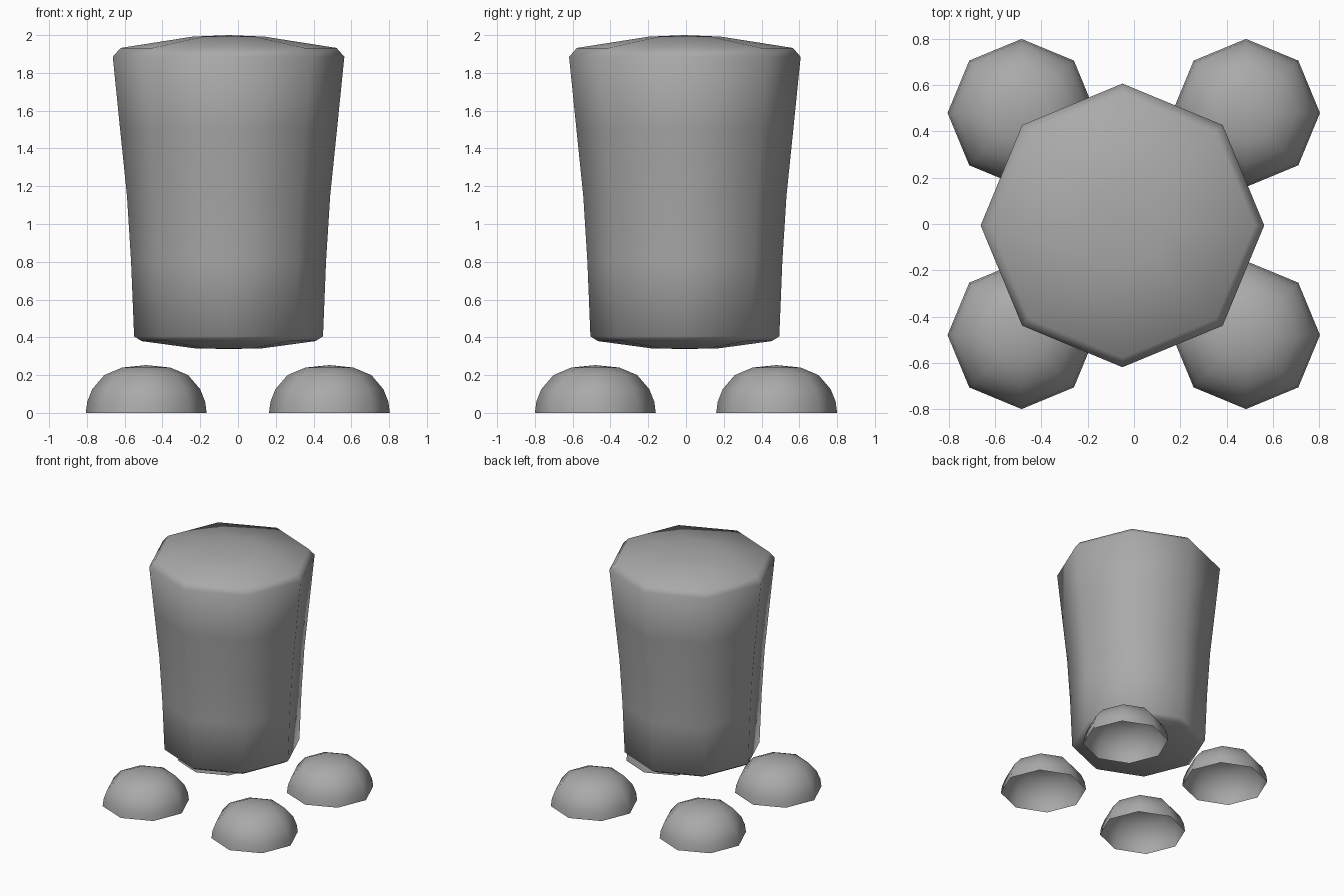
import bpy, bmesh, math

if "Cube" in bpy.data.objects:
    bpy.data.objects.remove(bpy.data.objects["Cube"])

SIDES = 8

grey = bpy.data.materials.new("plain_grey")
grey.diffuse_color = (0.4, 0.4, 0.4, 1.0)
grey.use_nodes = True
grey.node_tree.nodes["Principled BSDF"].inputs["Base Color"].default_value = grey.diffuse_color


def lathe(name, profile, centre):
    """Turn a (radius, height) profile into an eight-sided solid; radius 0 is a pole."""
    bm = bmesh.new()
    rings = []
    for r, z in profile:
        n = SIDES if r > 0 else 1
        rings.append([bm.verts.new((r * math.cos(math.tau * i / SIDES),
                                    r * math.sin(math.tau * i / SIDES), z))
                      for i in range(n)])
    for low, high in zip(rings, rings[1:]):
        for i in range(SIDES):
            j = (i + 1) % SIDES
            if len(low) == 1:
                bm.faces.new((low[0], high[j], high[i]))
            elif len(high) == 1:
                bm.faces.new((low[i], low[j], high[0]))
            else:
                bm.faces.new((low[i], low[j], high[j], high[i]))
    mesh = bpy.data.meshes.new(name)
    bm.to_mesh(mesh)
    bm.free()
    mesh.materials.append(grey)
    obj = bpy.data.objects.new(name, mesh)
    obj.location = (centre[0], centre[1], 0)
    bpy.context.collection.objects.link(obj)
    bpy.ops.object.select_all(action='DESELECT')
    obj.select_set(True)
    bpy.context.view_layer.objects.active = obj
    bpy.ops.object.shade_smooth_by_angle(angle=math.radians(80))
    return obj


# Tapered body with bevelled rims and slightly domed ends
body_profile = [(0, 0.338), (0.18, 0.342), (0.46, 0.38), (0.50, 0.405),
                (0.516, 0.8), (0.538, 1.15), (0.574, 1.5), (0.613, 1.885),
                (0.572, 1.932), (0.19, 1.992), (0, 2.0)]
lathe("body", body_profile, (-0.05, -0.006))

# Four hollow dome feet, open underneath
foot_profile = [(0.32, 0), (0.312, 0.06), (0.286, 0.125),
                (0.222, 0.2), (0.127, 0.24), (0, 0.253)]
for x, side in ((-0.486, "left"), (0.484, "right")):
    for y, end in ((-0.48, "front"), (0.48, "back")):
        lathe(f"{end}_{side}_foot", foot_profile, (x, y))
